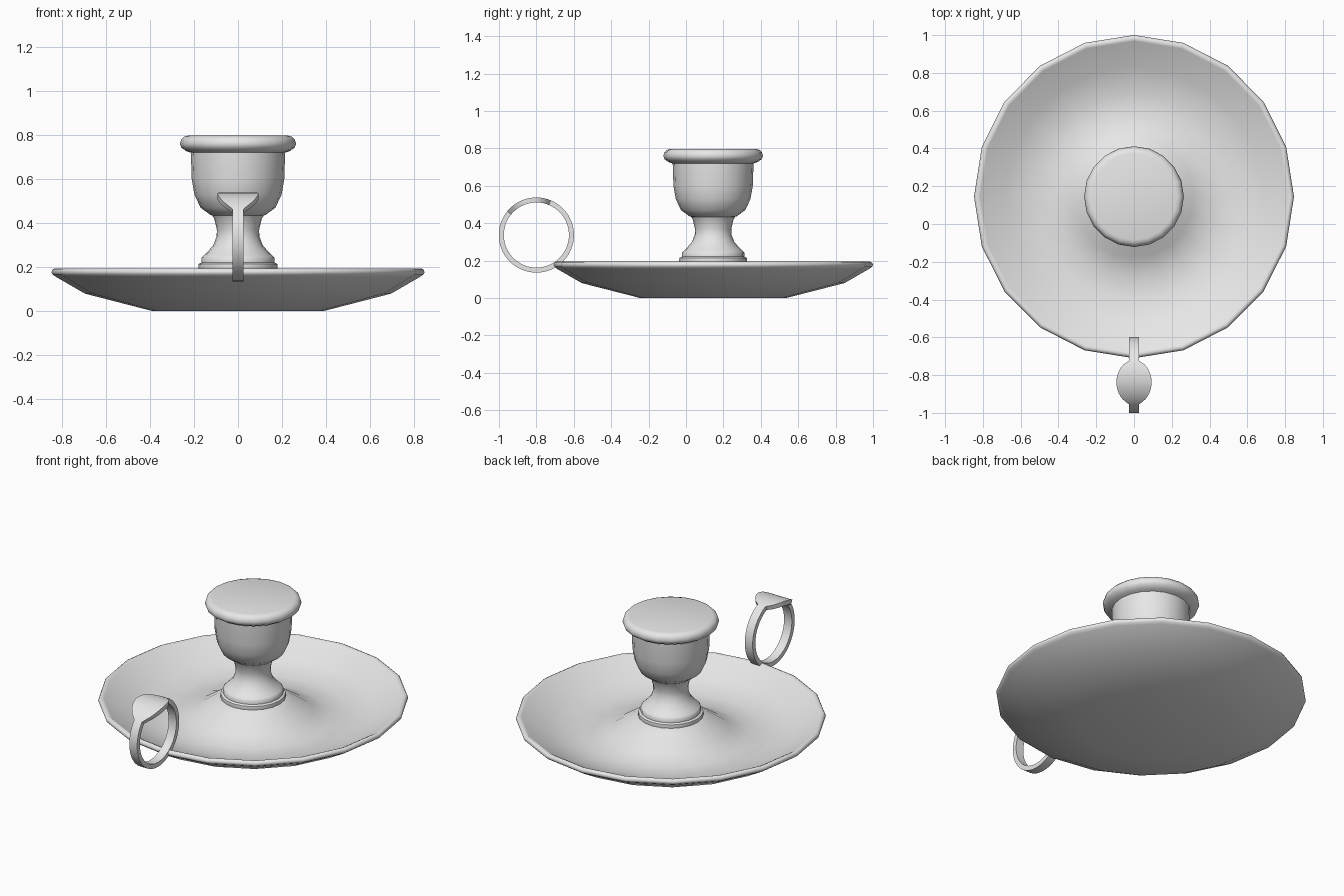
import bpy, bmesh, math

cube = bpy.data.objects.get("Cube")
if cube:
    bpy.data.objects.remove(cube, do_unlink=True)

SIDES = 20
AXIS_Y = 0.145
DEPTH = 1.01    # the turned parts are very slightly oval

metal = bpy.data.materials.new("light_grey_metal")
metal.use_nodes = True
grey = (0.8, 0.8, 0.8, 1)
metal.diffuse_color = grey
metal.node_tree.nodes["Principled BSDF"].inputs["Base Color"].default_value = grey


def finish(name, bm, angle):
    """Turn a bmesh into a smooth-shaded object."""
    bmesh.ops.recalc_face_normals(bm, faces=bm.faces)
    mesh = bpy.data.meshes.new(name)
    bm.to_mesh(mesh)
    bm.free()
    mesh.materials.append(metal)
    obj = bpy.data.objects.new(name, mesh)
    bpy.context.collection.objects.link(obj)
    bpy.ops.object.select_all(action='DESELECT')
    obj.select_set(True)
    bpy.context.view_layer.objects.active = obj
    bpy.ops.object.shade_smooth_by_angle(angle=math.radians(angle))


def bridge(bm, a, b):
    n = len(a)
    for i in range(n):
        j = (i + 1) % n
        bm.faces.new((a[i], a[j], b[j], b[i]))


def lathe(name, profile, angle):
    """Turn a (radius, height) profile about the candle axis and cap both ends."""
    bm = bmesh.new()
    turns = [math.tau * i / SIDES for i in range(SIDES)]
    rings = [[bm.verts.new((r * math.cos(t), AXIS_Y + DEPTH * r * math.sin(t), z))
              for t in turns] for r, z in profile]
    for a, b in zip(rings, rings[1:]):
        bridge(bm, a, b)
    bm.faces.new(rings[0])
    bm.faces.new(rings[-1])
    finish(name, bm, angle)


# Shallow dish: flat base, flared wall, rolled rim, raised middle
lathe("dish", [(0.385, 0), (0.695, 0.08), (0.828, 0.157), (0.842, 0.167), (0.847, 0.178),
               (0.842, 0.189), (0.83, 0.195), (0.815, 0.188), (0.68, 0.108), (0.54, 0.07),
               (0.42, 0.07), (0.32, 0.108), (0.21, 0.182), (0.15, 0.205)], 60)

# Stepped foot running up into a waisted stem
lathe("stem", [(0.17, 0.16), (0.18, 0.2), (0.178, 0.215), (0.165, 0.221), (0.165, 0.243),
               (0.157, 0.251), (0.138, 0.27), (0.112, 0.3), (0.097, 0.34), (0.096, 0.37),
               (0.108, 0.42), (0.12, 0.44)], 45)

# Candle cup with rolled lip and closed top
lathe("cup", [(0.1, 0.43), (0.125, 0.437), (0.17, 0.47), (0.198, 0.53), (0.21, 0.6),
              (0.214, 0.72), (0.235, 0.727), (0.257, 0.742), (0.264, 0.76), (0.258, 0.78),
              (0.246, 0.792), (0.228, 0.797)], 65)


# Finger ring: a flat band that widens into an oval thumb rest near its top
RING_Y, RING_Z = -0.8, 0.337
OUTER, INNER, BAND = 0.201, 0.174, 0.026


def half_width(y, z):
    u = (y + 0.838) / 0.118
    if z < RING_Z or abs(u) >= 1:
        return BAND
    return max(BAND, 0.093 * math.sqrt(1 - u * u))


bm = bmesh.new()
loops = [[], [], [], []]
segments = 64
for i in range(segments):
    t = math.tau * i / segments
    c, s = math.cos(t), math.sin(t)
    w = half_width(RING_Y + OUTER * c, RING_Z + OUTER * s)
    corners = [(w, OUTER), (w, INNER), (-w, INNER), (-w, OUTER)]
    for loop, (x, r) in zip(loops, corners):
        loop.append(bm.verts.new((x, RING_Y + r * c, RING_Z + r * s)))
for k in range(4):
    bridge(bm, loops[k], loops[(k + 1) % 4])
finish("finger_ring", bm, 40)
